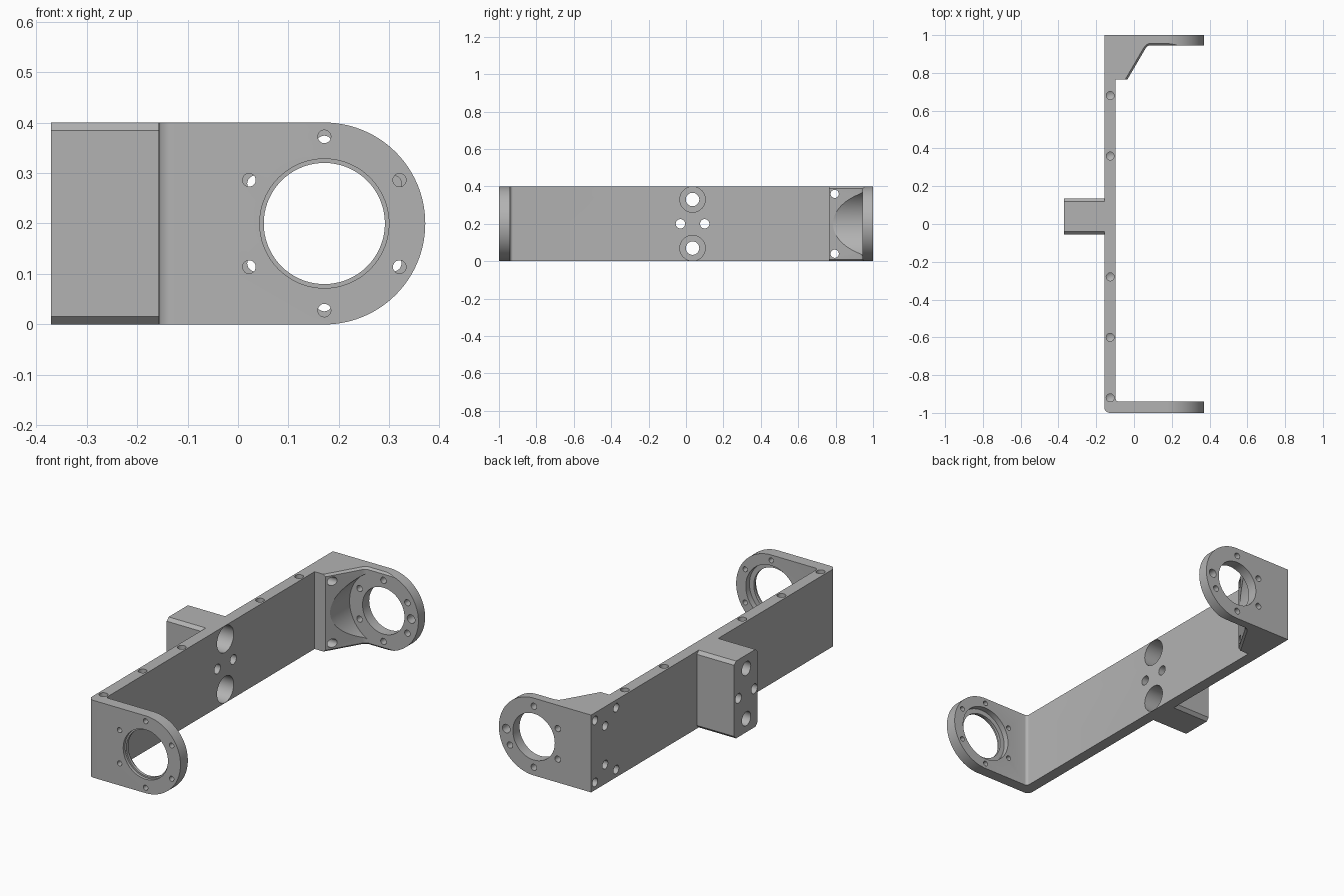
import bpy, bmesh, math
from mathutils import Vector, Matrix

if "Cube" in bpy.data.objects:
    bpy.data.objects.remove(bpy.data.objects["Cube"], do_unlink=True)

grey = bpy.data.materials.new("machined grey")
grey.use_nodes = True
GREY = (0.45, 0.45, 0.45, 1)
grey.diffuse_color = GREY
grey.node_tree.nodes["Principled BSDF"].inputs["Base Color"].default_value = GREY

H = 0.4                      # height of the bracket
BX, BI = -0.157, -0.097      # outer and inner face of the spine
CX, CZ = 0.171, H / 2        # axis of the bearing bores


def arc(cx, cy, r, start, end, n):
    angles = [math.radians(start + (end - start) * i / n) for i in range(n + 1)]
    return [(cx + r * math.cos(a), cy + r * math.sin(a)) for a in angles]


def finish(name, bm):
    bmesh.ops.recalc_face_normals(bm, faces=bm.faces)
    mesh = bpy.data.meshes.new(name)
    bm.to_mesh(mesh)
    bm.free()
    mesh.materials.append(grey)
    obj = bpy.data.objects.new(name, mesh)
    bpy.context.collection.objects.link(obj)
    return obj


def prism(name, points, direction, to_3d, chamfer=None, width=0.01):
    """Extrude a flat outline; chamfer picks edges by a rule."""
    bm = bmesh.new()
    face = bm.faces.new([bm.verts.new(to_3d(a, b)) for a, b in points])
    new = bmesh.ops.extrude_face_region(bm, geom=[face])["geom"]
    bmesh.ops.translate(bm, vec=direction, verts=[v for v in new if isinstance(v, bmesh.types.BMVert)])
    if chamfer:
        edges = [e for e in bm.edges if chamfer(*[v.co for v in e.verts])]
        bmesh.ops.bevel(bm, geom=edges, offset=width, segments=1, affect='EDGES')
    return finish(name, bm)


def combine(body, other, operation):
    """Apply a boolean and discard the helper."""
    other.hide_render = True
    bpy.context.view_layer.objects.active = body
    mod = body.modifiers.new("shape", 'BOOLEAN')
    mod.operation, mod.object, mod.solver = operation, other, 'EXACT'
    bpy.ops.object.modifier_apply(modifier=mod.name)
    bpy.data.objects.remove(other, do_unlink=True)


def drill(body, start, end, r, sides=32, tip=False):
    """Cut a round hole between two points, optionally with a drill point."""
    a, b = Vector(start), Vector(end)
    d = b - a
    turn = d.to_track_quat('Z', 'Y').to_matrix().to_4x4()
    bm = bmesh.new()
    bmesh.ops.create_cone(bm, cap_ends=True, segments=sides, radius1=r, radius2=r,
                          depth=d.length, matrix=Matrix.Translation((a + b) / 2) @ turn)
    if tip:
        cap = max((f for f in bm.faces if len(f.verts) > 4),
                  key=lambda f: f.calc_center_median().dot(d))
        poke = bmesh.ops.poke(bm, faces=[cap])
        poke["verts"][0].co += d.normalized() * r * 0.6
    combine(body, finish("hole_cutter", bm), 'DIFFERENCE')


# Bracket: plan outline of spine, two end arms and the gusset
outline = arc(BX + 0.03, -0.97, 0.03, 180, 270, 8)
outline += [(0.4, -1), (0.4, -0.94)]
outline += arc(BI + 0.015, -0.925, 0.015, 270, 180, 5)
outline += [(BI, 0.765), (-0.035, 0.765), (0.062, 0.931), (0.07, 0.94), (0.08, 0.945),
            (0.4, 0.945), (0.4, 1), (BX, 1)]


def gusset_rim(a, b):
    return abs(a.z - b.z) < 0.001 and all(-0.04 < p.x and 0.76 < p.y < 0.95 for p in (a, b))


body = prism("bracket", outline, (0, 0, H), lambda x, y: (x, y, 0), gusset_rim)

# Round the free ends of both arms
side = [(BX - 0.1, H), (BX - 0.1, 0)] + arc(CX, CZ, H / 2, -90, 90, 48)
combine(body, prism("arm_rounding", side, (0, 2.2, 0), lambda x, z: (x, -1.1, z)), 'INTERSECT')

# Mounting block on the outer side of the spine, long edges chamfered
Y0, Y1 = -0.055, 0.135
block = prism("mounting_block", [(Y0, 0), (Y1, 0), (Y1, H), (Y0, H)], (0.23, 0, 0),
              lambda y, z: (-0.37, y, z),
              lambda a, b: abs(a.x - b.x) > 0.1, 0.016)
combine(body, block, 'UNION')

# Round clearance through the gusset
drill(body, (CX, 0.6, CZ), (CX, 0.945, CZ), 0.194, 96)

# Bearing bores: stepped in the front arm, plain in the back arm
for y0, y1, r in ((-1.1, -0.985, 0.128), (-1.1, -0.9, 0.12), (-0.97, -0.9, 0.145), (0.9, 1.1, 0.12)):
    drill(body, (CX, y0, CZ), (CX, y1, CZ), r, 72)

# Bolt circles in both arms, plus one larger hole at the tip of the back arm
for y0, y1, ring, r in ((-1.1, -0.9, 0.172, 0.013), (0.9, 1.1, 0.158, 0.016)):
    for k in range(6):
        a = math.radians(30 + 60 * k)
        x, z = CX + ring * math.cos(a), CZ + ring * math.sin(a)
        drill(body, (x, y0, z), (x, y1, z), r, 24)
drill(body, (CX + 0.158, 0.9, CZ), (CX + 0.158, 1.1, CZ), 0.022)

# Counterbored bolt holes and dowel holes through spine and block
for s in (-1, 1):
    z, y = CZ + s * 0.13, 0.035 + s * 0.065
    drill(body, (-0.5, 0.035, z), (0, 0.035, z), 0.036)
    drill(body, (-0.2, 0.035, z), (0, 0.035, z), 0.068, 48)
    drill(body, (-0.5, y, CZ), (0, y, CZ), 0.025)

    # Fixing holes at the gusset corner
    drill(body, (-0.3, 0.795, CZ + s * 0.16), (0.1, 0.795, CZ + s * 0.16), 0.022)
    for y, dz in ((0.885, 0.1), (0.968, 0.16)):
        drill(body, (-0.3, y, CZ + s * dz), (-0.08, y, CZ + s * dz), 0.022, tip=True)

# Blind holes along the top of the spine
for y in (0.68, 0.36, -0.28, -0.6, -0.92):
    drill(body, (-0.126, y, 0.5), (-0.126, y, 0.32), 0.021, tip=True)

bpy.ops.object.select_all(action='DESELECT')
body.select_set(True)
bpy.context.view_layer.objects.active = body
bpy.ops.object.shade_smooth_by_angle(angle=math.radians(25))
